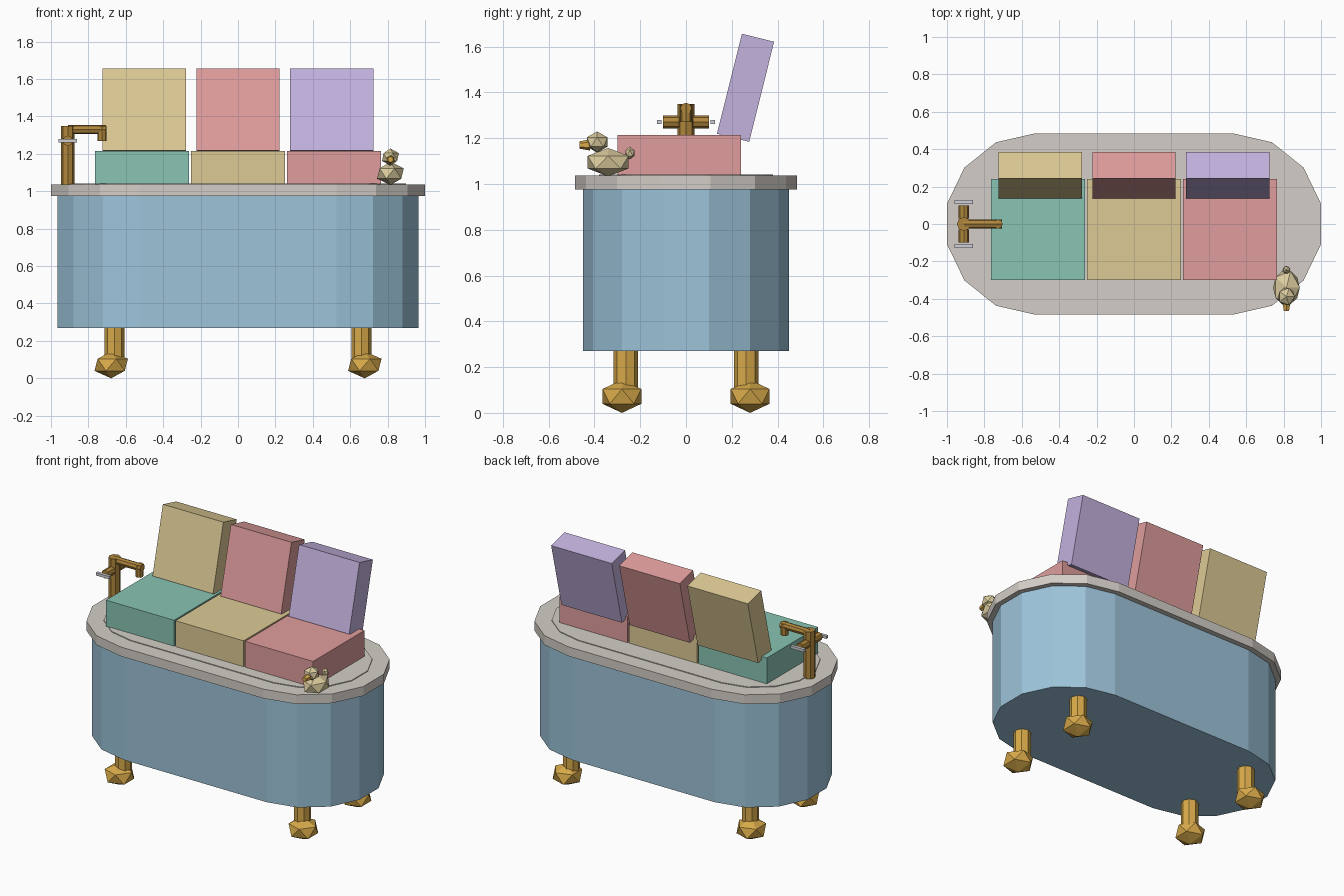
import bpy, bmesh, math
from mathutils import Matrix, Vector

if "Cube" in bpy.data.objects:
    bpy.data.objects.remove(bpy.data.objects["Cube"])


def material(name, r, g, b):
    lin = lambda c: ((c / 255 + 0.055) / 1.055) ** 2.4
    m = bpy.data.materials.new(name)
    m.diffuse_color = (lin(r), lin(g), lin(b), 1)
    m.use_nodes = True
    m.node_tree.nodes["Principled BSDF"].inputs["Base Color"].default_value = m.diffuse_color
    return m


BLUE = material("tub blue", 157, 196, 218)
GREY = material("rim grey", 212, 206, 199)
GOLD = material("leg gold", 216, 170, 74)
BRASS = material("dark brass", 176, 134, 60)
TEAL = material("teal fabric", 137, 197, 180)
TAN = material("tan fabric", 221, 202, 149)
PINK = material("pink fabric", 224, 157, 157)
PURPLE = material("purple fabric", 195, 178, 222)
CREAM = material("duck cream", 220, 204, 158)
CHROME = material("chrome", 206, 208, 214)


def finish(bm, name, mat):
    bmesh.ops.recalc_face_normals(bm, faces=bm.faces)
    me = bpy.data.meshes.new(name)
    bm.to_mesh(me)
    bm.free()
    me.materials.append(mat)
    ob = bpy.data.objects.new(name, me)
    bpy.context.collection.objects.link(ob)
    return ob


def box(name, centre, size, mat, tilt=0):
    bm = bmesh.new()
    m = Matrix.Translation(centre) @ Matrix.Rotation(tilt, 4, 'X') @ Matrix.Diagonal((*size, 1))
    bmesh.ops.create_cube(bm, size=1, matrix=m)
    return finish(bm, name, mat)


def rod(name, a, b, r, mat, sides=8, r2=None):
    a, b = Vector(a), Vector(b)
    bm = bmesh.new()
    m = (Matrix.Translation((a + b) / 2)
         @ (b - a).to_track_quat('Z', 'Y').to_matrix().to_4x4())
    bmesh.ops.create_cone(bm, cap_ends=True, segments=sides, radius1=r,
                          radius2=r if r2 is None else r2, depth=(b - a).length, matrix=m)
    return finish(bm, name, mat)


def ball(name, centre, radii, mat):
    bm = bmesh.new()
    m = Matrix.Translation(centre) @ Matrix.Diagonal((*radii, 1))
    bmesh.ops.create_icosphere(bm, subdivisions=1, radius=1, matrix=m)
    return finish(bm, name, mat)


def stadium(name, r, z0, z1, mat, cx=0.527, steps=7):
    """Oval prism: two half-round ends joined by straight sides."""
    bm = bmesh.new()
    pts = []
    for side in (0, 1):
        for i in range(steps + 1):
            a = -math.pi / 2 + math.pi * i / steps + side * math.pi
            pts.append((r * math.cos(a) + (cx, -cx)[side], r * math.sin(a)))
    face = bm.faces.new([bm.verts.new((x, y, z0)) for x, y in pts])
    top = bmesh.ops.extrude_face_region(bm, geom=[face], use_keep_orig=True)["geom"]
    bmesh.ops.translate(bm, vec=(0, 0, z1 - z0),
                        verts=[v for v in top if isinstance(v, bmesh.types.BMVert)])
    return finish(bm, name, mat)


# Tub body, rim and inner deck
stadium("tub_body", 0.45, 0.27, 0.98, BLUE)
stadium("tub_rim", 0.485, 0.975, 1.037, GREY)
stadium("inner_deck", 0.38, 1.0, 1.042, GREY)

# Legs with faceted feet
for sx in (-1, 1):
    for sy in (-1, 1):
        tag = ("front" if sy < 0 else "back") + ("_left" if sx < 0 else "_right")
        rod(tag + "_leg", (sx * 0.66, sy * 0.263, 0.09), (sx * 0.66, sy * 0.263, 0.29), 0.053, GOLD)
        ball(tag + "_foot", (sx * 0.678, sy * 0.28, 0.072), (0.1, 0.1, 0.072), GOLD)

# Seat and back cushions
for i, (seat, back) in enumerate(((TEAL, TAN), (TAN, PINK), (PINK, PURPLE))):
    x = i - 1
    box(f"seat_cushion_{i + 1}", (x * 0.513, -0.03, 1.127), (0.502, 0.54, 0.175), seat)
    box(f"back_cushion_{i + 1}", (x * 0.502, 0.26, 1.42), (0.446, 0.145, 0.45), back,
        tilt=-math.radians(14))

# Faucet: riser, spout, nozzle, side knobs and handles
FX = -0.91
rod("faucet_riser", (FX, 0, 1.02), (FX, 0, 1.35), 0.037, BRASS)
rod("faucet_spout", (FX, 0, 1.33), (-0.705, 0, 1.33), 0.025, BRASS)
rod("faucet_nozzle", (-0.727, 0, 1.27), (-0.727, 0, 1.35), 0.025, BRASS)
for s, tag in ((-1, "front"), (1, "back")):
    rod(tag + "_knob", (FX, s * 0.03, 1.27), (FX, s * 0.1, 1.27), 0.028, BRASS)
    box(tag + "_handle", (FX, s * 0.117, 1.27), (0.1, 0.02, 0.018), CHROME)

# Bath duck on the rim
DX = 0.815
ball("duck_body", (DX, -0.34, 1.095), (0.08, 0.105, 0.062), CREAM)
ball("duck_head", (DX, -0.388, 1.183), (0.05, 0.053, 0.046), CREAM)
ball("duck_tail", (DX, -0.245, 1.135), (0.023, 0.023, 0.028), CREAM)
rod("duck_beak", (DX, -0.42, 1.17), (DX, -0.465, 1.17), 0.024, GOLD, 6, 0.016).scale = (1, 1, 1)
